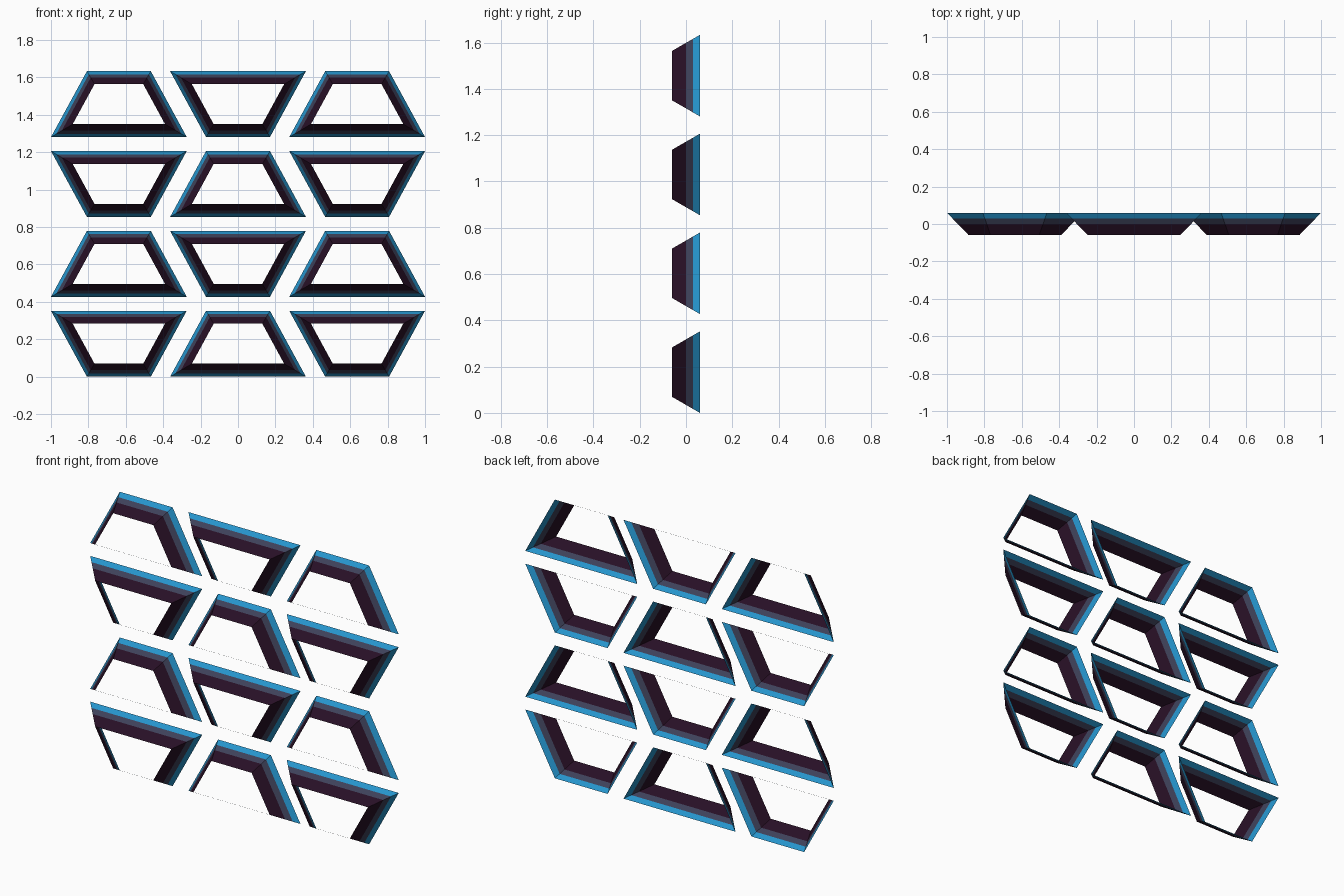
import bpy, bmesh, math

if "Cube" in bpy.data.objects:
    bpy.data.objects.remove(bpy.data.objects["Cube"])

HALF_WIDE, HALF_NARROW, HEIGHT = 0.363, 0.171, 0.352
COL_PITCH, ROW_PITCH = 0.637, 0.427
DEPTH, INSET = 0.12, 0.069           # frame depth and taper towards the front


def material(name, rgb):
    m = bpy.data.materials.new(name)
    m.diffuse_color = (*rgb, 1)
    m.use_nodes = True
    m.node_tree.nodes["Principled BSDF"].inputs["Base Color"].default_value = m.diffuse_color
    return m


MATS = [material("bright blue", (0.019, 0.30, 0.61)),
        material("slate grey", (0.048, 0.054, 0.102)),
        material("dark plum", (0.021, 0.005, 0.019))]
# depth of each colour boundary, from the back (wide) edge to the front edge
LEVELS = [0.06, 0.03, 0.0, -0.06]


def outline(inset, up):
    """Trapezoid corners moved inwards evenly by the inset."""
    slope = (HALF_WIDE - HALF_NARROW) / HEIGHT
    shift = inset * math.sqrt(1 + slope * slope)
    wide = HALF_WIDE - slope * inset - shift
    narrow = HALF_NARROW + slope * inset - shift
    lo, hi = (wide, narrow) if up else (narrow, wide)
    return [(-lo, inset), (lo, inset), (hi, HEIGHT - inset), (-hi, HEIGHT - inset)]


def frame(name, x, z, up):
    """Open tapered trapezoid frame with three colour bands."""
    bm = bmesh.new()
    rings = []
    for y in LEVELS:
        pts = outline(INSET * (0.06 - y) / DEPTH, up)
        rings.append([bm.verts.new((px, y, pz)) for px, pz in pts])
    for band, (back, front) in enumerate(zip(rings, rings[1:])):
        for i in range(4):
            j = (i + 1) % 4
            f = bm.faces.new((back[i], front[i], front[j], back[j]))
            f.material_index = band
            f.normal_update()
            # keep the normals facing out of the frame
            c = f.calc_center_median()
            if f.normal.x * c.x + f.normal.z * (c.z - HEIGHT / 2) < 0:
                f.normal_flip()
    me = bpy.data.meshes.new(name)
    bm.to_mesh(me)
    bm.free()
    for m in MATS:
        me.materials.append(m)
    ob = bpy.data.objects.new(name, me)
    ob.location = (x, 0, z)
    bpy.context.collection.objects.link(ob)


# Wall grid: alternating upright and upside-down frames
for row in range(4):
    for col in range(3):
        frame(f"trapezoid_frame_{row + 1}_{col + 1}",
              (col - 1) * COL_PITCH, row * ROW_PITCH, (row + col) % 2 == 1)
